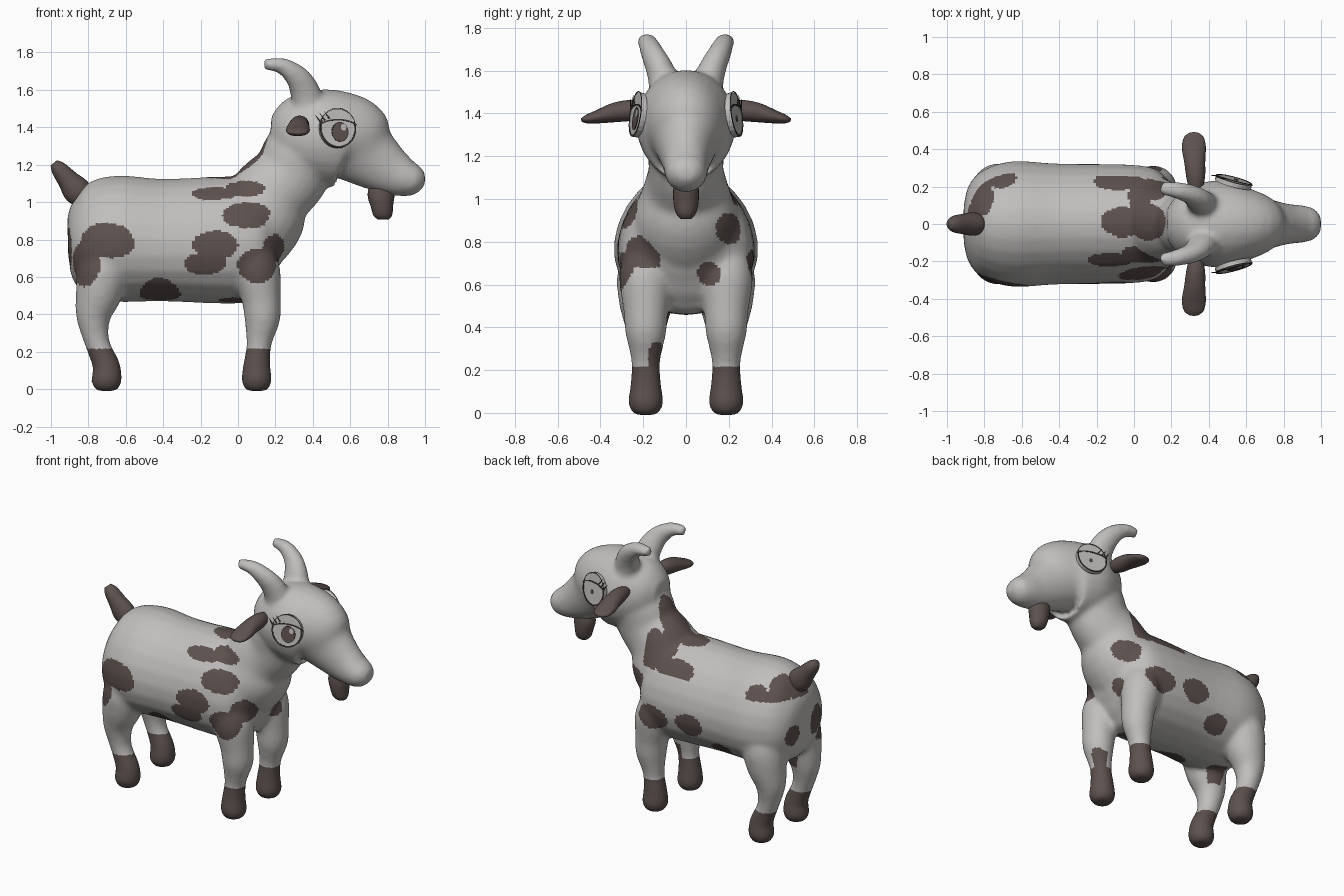
import bpy, bmesh
from math import cos, sin, pi, radians
from mathutils import Vector, noise

cube = bpy.data.objects.get("Cube")
if cube:
    bpy.data.objects.remove(cube, do_unlink=True)


def material(name, *rgb):
    m = bpy.data.materials.new(name)
    m.diffuse_color = (*rgb, 1)
    m.use_nodes = True
    bsdf = next(n for n in m.node_tree.nodes if n.type == 'BSDF_PRINCIPLED')
    bsdf.inputs["Base Color"].default_value = (*rgb, 1)
    return m


FUR = material("light_grey_fur", .53, .52, .505)
BROWN = material("dark_brown_patch", .11, .083, .076)
LINE = material("eye_line", .045, .035, .033)
X, Y, Z = Vector((1, 0, 0)), Vector((0, 1, 0)), Vector((0, 0, 1))
SIDES = (("left", 1), ("right", -1))


def spline(points, steps=4):
    """Smooth path through points that also carry two radii."""
    out, last = [], len(points) - 1
    for i in range(last):
        near = [points[max(0, min(last, i + k))] for k in (-1, 0, 1, 2)]
        for step in range(steps):
            t = step / steps
            out.append([b + t * (c - a + t * (2*a - 5*b + 4*c - d + t * (3*b - a - 3*c + d))) / 2
                        for a, b, c, d in zip(*near)])
    return out + [list(points[-1])]


def loft(bm, points, ref=Y, taper=0, sides=24):
    """Closed tube of oval sections; points are x, y, z, radius, radius along ref."""
    path = spline(points)
    angles = [2 * pi * k / sides for k in range(sides)]
    rings = []
    for i, section in enumerate(path):
        ahead, behind = path[min(i + 1, len(path) - 1)], path[max(i - 1, 0)]
        tangent = (Vector(ahead[:3]) - Vector(behind[:3])).normalized()
        u = tangent.cross(ref).normalized()
        v = u.cross(tangent)
        centre, (a, b) = Vector(section[:3]), section[3:]
        rings.append([bm.verts.new(centre + u * a * cos(t) + v * b * sin(t) * (1 - taper * cos(t)))
                      for t in angles])
    faces = [bm.faces.new(rings[0]), bm.faces.new(rings[-1])]
    for ring, following in zip(rings, rings[1:]):
        for k in range(sides):
            faces.append(bm.faces.new((ring[k - 1], ring[k], following[k], following[k - 1])))
    bmesh.ops.recalc_face_normals(bm, faces=faces)


def finish(name, bm, mat, smooth=True):
    mesh = bpy.data.meshes.new(name)
    bm.to_mesh(mesh)
    bm.free()
    mesh.materials.append(mat)
    if smooth:
        mesh.shade_smooth()
    obj = bpy.data.objects.new(name, mesh)
    bpy.context.scene.collection.objects.link(obj)
    return obj


def part(name, points, mat, ref=Y):
    bm = bmesh.new()
    loft(bm, points, ref)
    return finish(name, bm, mat)


def middle(points):
    """Centre-line sections given as x, z, radius, half width."""
    return [(x, 0, z, a, b) for x, z, a, b in points]


def flip(points, s):
    return [(x, y * s, *rest) for x, y, *rest in points]


def leg(points, hoof_x):
    """Leg sections given as x, z, radius, ending in a flared hoof."""
    hoof = [(hoof_x, .12, .074), (hoof_x, .04, .082), (hoof_x, -.01, .055)]
    return [(x, .188, z, r, r) for x, z, r in points + hoof]


# Body: torso, neck, head, legs and horns fused into one skin
torso = middle([(-.91, .81, .1, .1), (-.885, .81, .2, .2), (-.81, .807, .295, .285),
                (-.65, .805, .338, .335), (-.4, .797, .328, .322), (.04, .797, .338, .312),
                (.17, .79, .26, .25), (.24, .78, .13, .14)])
neck = middle([(0, .8, .25, .25), (.11, .92, .25, .25), (.185, 1.045, .217, .2),
               (.28, 1.14, .203, .175), (.335, 1.25, .205, .185), (.42, 1.33, .18, .18)])
head = middle([(.175, 1.38, .08, .08), (.25, 1.375, .185, .17), (.4, 1.355, .25, .23),
               (.54, 1.335, .258, .22), (.62, 1.315, .238, .185), (.7, 1.245, .178, .14),
               (.81, 1.17, .135, .11), (.9, 1.13, .103, .1), (.96, 1.125, .078, .085),
               (1, 1.125, .035, .045)])
front_leg = leg([(.08, .78, .09), (.1, .64, .125), (.125, .48, .105), (.13, .38, .097),
                 (.118, .29, .077), (.11, .22, .066)], .1)
hind_leg = leg([(-.7, .78, .1), (-.72, .64, .135), (-.745, .51, .125), (-.772, .4, .097),
                (-.765, .3, .074), (-.743, .22, .066)], -.703)
horn = [(.38, .09, 1.5, .085, .08), (.355, .12, 1.6, .08, .066), (.31, .155, 1.675, .064, .055),
        (.23, .18, 1.73, .044, .046), (.14, .192, 1.735, .03, .034)]

bm = bmesh.new()
loft(bm, torso, taper=.12)
for piece in (neck, head):
    loft(bm, piece)
for side, s in SIDES:
    for piece in (front_leg, hind_leg, horn):
        loft(bm, flip(piece, s))
body = finish("body", bm, FUR)
remesh = body.modifiers.new("fuse", 'REMESH')
remesh.mode = 'VOXEL'
remesh.voxel_size = .014
soften = body.modifiers.new("soften", 'SMOOTH')
soften.factor = .5
soften.iterations = 14
bpy.context.view_layer.update()
graph = bpy.context.evaluated_depsgraph_get()
fused = bpy.data.meshes.new_from_object(body.evaluated_get(graph))
body.modifiers.clear()
body.data = fused
fused.materials.clear()
fused.materials.append(FUR)
fused.materials.append(BROWN)

# Coat patches: ovals (centre and radii) seen along one axis, per region of the body
right_flank = [(-.7, .79, .15, .095), (-.81, .68, .075, .13), (-.12, .77, .12, .075),
               (-.18, .67, .115, .06), (.05, .93, .13, .07), (.04, 1.07, .1, .045),
               (-.13, 1.045, .12, .033), (.1, .66, .11, .09), (.19, .75, .06, .075)]
left_flank = [(.04, .68, .11, .08), (-.24, .7, .1, .075), (-.45, .57, .085, .05)]
back = [(-.72, .25, .09, .06), (-.81, .14, .06, .1), (-.87, .02, .07, .08),
        (-.06, .01, .12, .08), (.07, .01, .1, .1), (-.08, .23, .13, .05),
        (.03, .15, .06, .1), (.11, .19, .07, .06)]
rump = [(.13, .74, .06, .07), (-.12, .76, .07, .1)]
chest = [(.2, .86, .055, .075), (.11, .65, .055, .055), (-.14, .26, .04, .08)]
belly = [(-.42, -.17, .11, .1), (-.72, -.06, .07, .06), (-.03, -.1, .08, .05)]


def is_dark(c):
    """Hooves below a line, and wobbly ovals on each region."""
    regions = ((c.y < -.12, c.x, c.z, right_flank), (c.y > .1, c.x, c.z, left_flank),
               (.97 < c.z < 1.45 and c.x < .18, c.x, c.y, back),
               (c.x < -.8, c.y, c.z, rump), (c.x > .12, c.y, c.z, chest),
               (.4 < c.z < .6, c.x, c.y, belly))
    wobble = 1 + .28 * noise.noise(c * 9)
    return c.z < .215 or any(
        inside and ((u - cu) / ru)**2 + ((v - cv) / rv)**2 < wobble
        for inside, u, v, ovals in regions for cu, cv, ru, rv in ovals)


for poly in fused.polygons:
    poly.material_index = int(is_dark(poly.center))
fused.shade_smooth()

# Tail and beard
part("tail", middle([(-.8, 1, .05, .05), (-.86, 1.06, .075, .062), (-.91, 1.12, .057, .055),
                     (-.96, 1.18, .042, .045), (-.985, 1.21, .022, .025)]), BROWN)
part("beard", middle([(.765, 1.1, .06, .05), (.765, 1.04, .072, .06), (.77, .98, .06, .058),
                      (.775, .93, .05, .045), (.775, .907, .03, .025)]), BROWN)

# Ears
ear = [(.33, .18, 1.42, .03, .035), (.33, .25, 1.415, .048, .05), (.325, .33, 1.405, .046, .056),
       (.32, .41, 1.385, .032, .064), (.32, .465, 1.373, .02, .052), (.32, .49, 1.37, .007, .02)]
for side, s in SIDES:
    part(side + "_ear", flip(ear, s), BROWN, X)


# Eyes: thin plates laid on a tilted plane
def plate(name, s, outline, low, high, mat):
    n = Vector((.27, s, .15)).normalized()
    up = (Z - n * Z.dot(n)).normalized()
    along = up.cross(n) * -s
    centre = Vector((.535, s * .236, 1.395))
    bm = bmesh.new()
    lower, upper = [[bm.verts.new(centre + along * a + up * b + n * h) for a, b in outline]
                    for h in (low, high)]
    bm.faces.new(lower)
    bm.faces.new(upper)
    for k in range(len(outline)):
        bm.faces.new((lower[k - 1], lower[k], upper[k], upper[k - 1]))
    bmesh.ops.recalc_face_normals(bm, faces=bm.faces[:])
    finish(name, bm, mat, smooth=False)


def arc(rx, ry, start=0, end=345, cx=0, cy=0, count=24):
    angles = [radians(start + (end - start) * k / (count - 1)) for k in range(count)]
    return [(cx + rx * cos(t), cy + ry * sin(t)) for t in angles]


def band(rx, ry, width, start, end):
    return arc(rx, ry, start, end) + arc(rx - width, ry - width, end, start)


for side, s in SIDES:
    plate(side + "_eye_disc", s, arc(.1, .105), -.025, 0, FUR)
    plate(side + "_eye_rim", s, band(.1, .105, .009, 155, 380), -.001, .002, LINE)
    plate(side + "_eye_brow_rim", s, band(.1, .11, .003, 20, 155), -.001, .002, LINE)
    plate(side + "_eye_lid_line", s, band(.112, .05, .008, 20, 155), 0, .003, LINE)
    for k in range(3):
        a, b = -.1 + .025 * k, .03 + .01 * k
        plate(f"{side}_eyelash_{k + 1}", s,
              [(a, b), (a + .01, b + .004), (a - .025, b + .042)], 0, .003, LINE)
# The right iris is painted, the left one is only a small pupil
plate("right_iris_rim", -1, arc(.047, .054, cx=.01, cy=-.02), 0, .002, LINE)
plate("right_iris", -1, arc(.042, .049, cx=.01, cy=-.02), 0, .003, BROWN)
plate("right_eye_glint", -1, arc(.015, .018, cx=.03, cy=.005), 0, .004, FUR)
plate("left_pupil", 1, arc(.012, .014, cx=.01, cy=-.02), 0, .003, BROWN)
